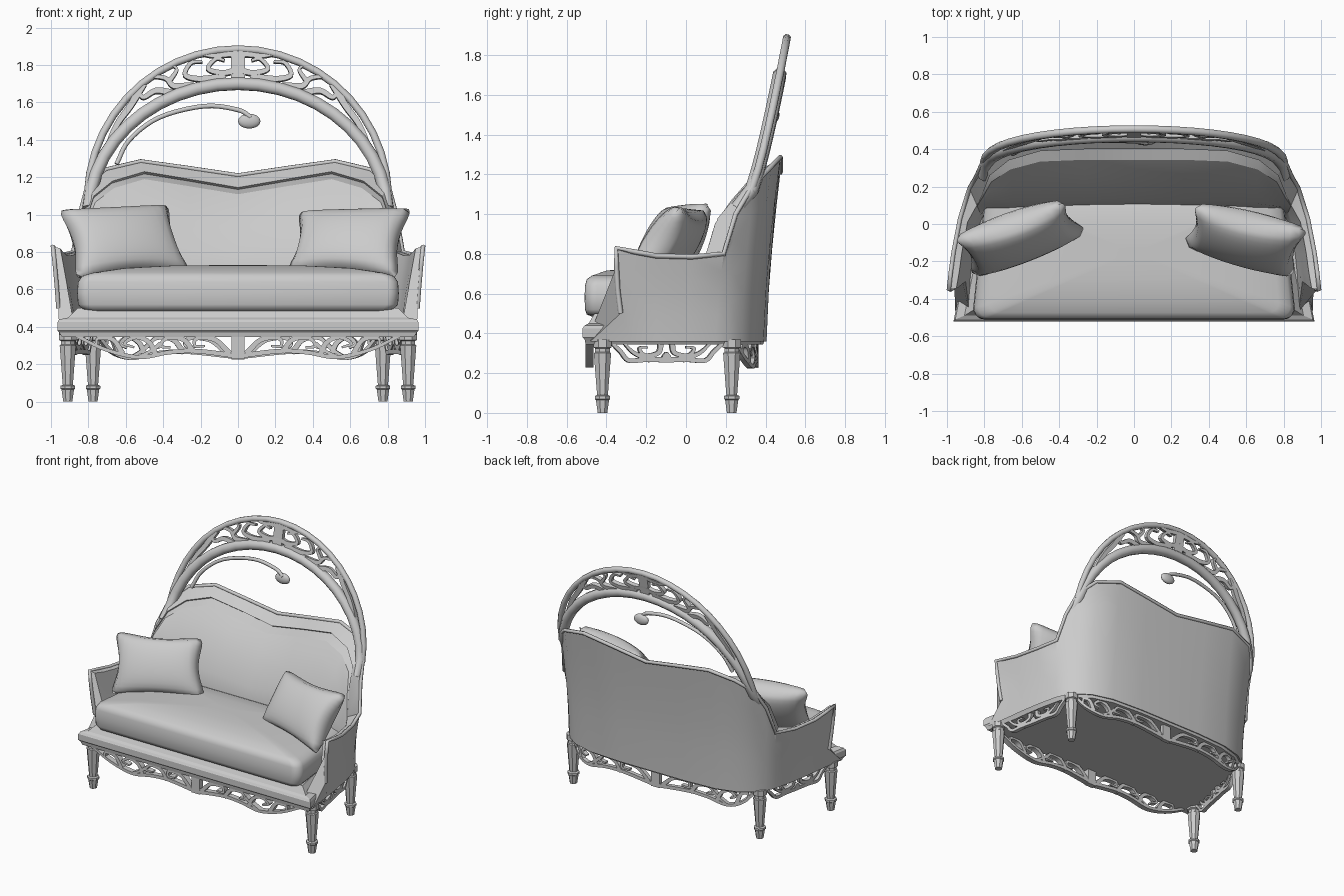
import bpy, bmesh, math
from mathutils import Vector as V

if "Cube" in bpy.data.objects:
    bpy.data.objects.remove(bpy.data.objects["Cube"])


def finish(name, bm, angle=35):
    bmesh.ops.recalc_face_normals(bm, faces=bm.faces[:])
    me = bpy.data.meshes.new(name)
    bm.to_mesh(me)
    bm.free()
    ob = bpy.data.objects.new(name, me)
    bpy.context.collection.objects.link(ob)
    bpy.ops.object.select_all(action='DESELECT')
    ob.select_set(True)
    bpy.context.view_layer.objects.active = ob
    bpy.ops.object.shade_smooth_by_angle(angle=math.radians(angle))
    return ob


def loft(bm, rings):
    """Skin a list of closed rings and cap both ends."""
    rows = [[bm.verts.new(p) for p in r] for r in rings]
    for a, b in zip(rows, rows[1:]):
        for i in range(len(a)):
            j = (i + 1) % len(a)
            bm.faces.new((a[i], a[j], b[j], b[i]))
    bm.faces.new(rows[0])
    bm.faces.new(rows[-1])


def smooth(pts, n=5):
    """Catmull-Rom samples through the points."""
    pts = [V(p) for p in pts]
    q = [2 * pts[0] - pts[1]] + pts + [2 * pts[-1] - pts[-2]]
    out = []
    for i in range(1, len(q) - 2):
        a, b, c, d = q[i - 1:i + 3]
        for k in range(n):
            t = k / n
            out.append(.5 * (2 * b + (c - a) * t + (2 * a - 5 * b + 4 * c - d) * t * t
                             + (3 * b - a - 3 * c + d) * t ** 3))
    return out + [pts[-1]]


def tube(name, pts, r, res=2):
    cu = bpy.data.curves.new(name, 'CURVE')
    cu.dimensions = '3D'
    cu.bevel_depth, cu.bevel_resolution, cu.use_fill_caps = r, res, True
    sp = cu.splines.new('POLY')
    sp.points.add(len(pts) - 1)
    for p, c in zip(sp.points, pts):
        p.co = (*c, 1)
    ob = bpy.data.objects.new(name, cu)
    bpy.context.collection.objects.link(ob)
    return ob


def fretwork(name, strokes, place, depth):
    """Flat scroll ribbons: each stroke is (width, tip factor, points), mirrored about u = 0."""
    bm = bmesh.new()
    for w, tip, pts in strokes:
        for s in (1, -1):
            if s < 0 and all(p[0] == 0 for p in pts):
                continue
            fr = [place(s * p[0], p[1]) for p in smooth([V((*p, 0)) for p in pts])]
            rings, last = [], len(fr) - 1
            for i, (c, n) in enumerate(fr):
                t = (fr[min(i + 1, last)][0] - fr[max(i - 1, 0)][0]).normalized()
                h = w / 2 * (1 + (tip - 1) * i / last)
                side, dn = t.cross(n).normalized() * h, n * depth / 2
                rings.append([c + side + dn, c - side + dn, c - side - dn, c + side - dn])
            loft(bm, rings)
    return finish(name, bm, 30)


# Upholstered shell stations, centre back to arm front:
# outer bottom xy, outer top xyz, inner rim xyz, inner bottom xy
S = [(0, .405, 0, .475, 1.21, 0, .40, 1.145, 0, .12),
     (.27, .405, .27, .475, 1.25, .26, .40, 1.19, .27, .12),
     (.52, .39, .52, .475, 1.285, .50, .39, 1.23, .52, .12),
     (.68, .345, .71, .43, 1.24, .67, .34, 1.18, .66, .11),
     (.77, .28, .805, .34, 1.15, .77, .26, 1.10, .74, .10),
     (.82, .22, .845, .25, 1.0, .81, .16, .98, .78, .08),
     (.85, .15, .88, .19, .80, .84, .10, .80, .81, .03),
     (.885, 0, .93, .03, .785, .89, .01, .78, .84, -.05),
     (.91, -.15, .965, -.15, .79, .92, -.15, .785, .86, -.17),
     (.925, -.27, .98, -.26, .81, .935, -.26, .80, .87, -.27),
     (.955, -.48, .99, -.35, .83, .95, -.345, .82, .88, -.47)]


def section(st, sx, last):
    ox, oy, tx, ty, tz, ix, iy, iz, jx, jy = st
    pts = []
    kink = lambda t: .13 * min(t / .3, (1 - t) / .7) if last else 0
    for t in (0, .3, .55, .8, 1):
        e = t ** 1.5
        pts.append(V((ox + (tx - ox) * e, oy + (ty - oy) * e + kink(t), .36 + (tz - .36) * t)))
    bulge = max(0, min(1, (iz - .8) / .3)) * (.05 + .08 * max(0, min(1, (iy - .18) / .2)))
    for t in (1, .985, .95, .85, .7, .5, .3, 0):
        puff = bulge * math.sin(math.pi * t) ** .6 if 0 < t < 1 else 0
        if t == .985:
            puff = -.15 * bulge  # seam between border and cushioned back
        pts.append(V((jx + (ix - jx) * t - .2 * puff * (jx > .6), jy + (iy - jy) * t + kink(t) - puff,
                      .43 + (iz - .43) * t)))
    return [V((p.x * sx, p.y, p.z)) for p in pts]


N = len(S) - 1
half = lambda sx: [section(s, sx, i == N) for i, s in enumerate(S)]
secs = half(-1)[:0:-1] + half(1)
bm = bmesh.new()
loft(bm, secs)
finish("back_and_arms", bm, 28)

# Border along the top and front edges of the shell
tube("shell_border", secs[0][1:4] + [s[4] for s in secs] + secs[-1][3:0:-1], .013, 1)

# Seat rail and closed deck
right = [(s[0], s[1]) for s in S[:-1]] + [(.955, -.42), (.975, -.52)]
outline = right + [(-x, y) for x, y in right[:0:-1]]
bm = bmesh.new()
loft(bm, [[V((x * k, (y + .52) * k - .52 + f, z)) for x, y in outline] for k, f, z in
          ((.965, .015, .345), (.98, .01, .37), (.99, 0, .38), (.99, 0, .425), (.98, .01, .44),
           (.93, .03, .45), (.88, .06, .50))])
finish("seat_rail", bm, 25)

# Seat cushion
plan = []
for cx, cy, a0 in ((.80, -.45, -90), (.74, .12, 0), (-.74, .12, 90), (-.80, -.45, 180)):
    for k in range(6):
        a = math.radians(a0 + 18 * k)
        plan.append((cx + .06 * math.cos(a), cy + .06 * math.sin(a)))
bm = bmesh.new()
loft(bm, [[V((x * k, (y + .15) * k - .15, z)) for x, y in plan] for k, z in
          ((.9, .485), (.97, .495), (.995, .52), (1, .58), (.995, .64), (.97, .672),
           (.9, .690), (.7, .715), (.4, .728), (.1, .73))])
finish("seat_cushion", bm, 60)


# Throw pillows, bulging between four corners
def pillow(name, tl, tr, br, bl, n=14):
    tl, tr, br, bl = map(V, (tl, tr, br, bl))
    nrm = (tr - tl).cross(bl - tl).normalized()
    mid = (tl + tr + br + bl) / 4
    bm = bmesh.new()
    for side in (1, -1):
        g = []
        for i in range(n + 1):
            for j in range(n + 1):
                u, v = i / n, j / n
                p = (tl * (1 - u) + tr * u) * (1 - v) + (bl * (1 - u) + br * u) * v
                a, b = 1 - (2 * u - 1) ** 2, 1 - (2 * v - 1) ** 2
                edge = max(a * (2 * v - 1) ** 4, b * (2 * u - 1) ** 4)
                corner = ((2 * u - 1) * (2 * v - 1)) ** 8
                p += (mid - p) * (.17 * edge + .10 * corner)
                g.append(bm.verts.new(p + nrm * side * .11 * (a * b) ** .45))
        for i in range(n):
            for j in range(n):
                k = i * (n + 1) + j
                bm.faces.new((g[k], g[k + 1], g[k + n + 2], g[k + n + 1]))
    bmesh.ops.remove_doubles(bm, verts=bm.verts[:], dist=1e-4)
    finish(name, bm, 80)


pillow("left_pillow", (-.98, -.08, 1.04), (-.36, .13, 1.07), (-.23, -.03, .68), (-.88, -.29, .64))
pillow("right_pillow", (.31, .11, 1.03), (.95, -.03, 1.05), (.87, -.29, .65), (.24, -.10, .68))

# Turned legs
for name, lx, ly in (("front_leg", .91, -.42), ("back_leg", .775, .23)):
    for s in (1, -1):
        bm = bmesh.new()
        loft(bm, [[V((s * lx + r * math.cos((k + .5) * math.pi / 4), ly + r * math.sin((k + .5) * math.pi / 4), z))
                   for k in range(8)] for r, z in
                  ((.026, 0), (.036, .065), (.042, .07), (.042, .085), (.029, .09), (.032, .12),
                   (.047, .30), (.04, .305), (.04, .325), (.05, .33), (.05, .37))])
        finish(name, bm, 25)

# Pierced aprons
lower = [(.026, .7, [(0, .1), (.25, .3), (.42, .25), (.6, .06), (.8, .35), (.98, .9)]),
         (.02, 1, [(0, .93), (.5, .93), (1, .93)]),
         (.07, 1, [(0, 0), (0, 1)])]
scrolls = [(.03, .4, [(.05, .2), (.14, .75), (.25, .8), (.26, .5), (.2, .5)]),
           (.03, .4, [(.27, .25), (.33, .75), (.43, .82), (.47, .5), (.41, .45)]),
           (.03, .4, [(.5, .15), (.54, .65), (.62, .85), (.69, .6), (.63, .45)]),
           (.03, .4, [(.7, .2), (.76, .75), (.85, .8), (.86, .55)]),
           (.024, .5, [(.47, .6), (.53, .3), (.6, .1)])]
wide = [(.026, .7, [(0, .15), (.4, .15), (.7, .12), (.85, .5), (1, .85)]), lower[1],
        (.028, .4, [(.1, .9), (.15, .45), (.4, .35), (.5, .65), (.35, .7)]),
        (.028, .4, [(.3, .15), (.6, .45), (.8, .9)]),
        (.028, 1, [(-.05, .4), (.05, .2)])]


def apron(name, path, z0, strokes, depth):
    pts = smooth(path, 8)

    def place(u, v):
        f = (u + 1) / 2 * (len(pts) - 1)
        i = max(0, min(int(f), len(pts) - 2))
        d = pts[i + 1] - pts[i]
        p = pts[i] + d * (f - i)
        return V((p.x, p.y, z0 + (.365 - z0) * v)), V((-d.y, d.x, 0)).normalized()
    fretwork(name, strokes, place, depth)


apron("front_apron", [(-.88, -.485, 0), (0, -.485, 0), (.88, -.485, 0)], .23, lower + scrolls, .04)
apron("back_apron", [(-.76, .24, 0), (-.62, .315, 0), (-.35, .345, 0), (0, .35, 0), (.35, .345, 0),
                     (.62, .315, 0), (.76, .24, 0)], .225, lower + scrolls, .03)
for s in (1, -1):
    apron("side_apron", [(s * .90, -.37, 0), (s * .845, -.1, 0), (s * .79, .18, 0)], .25, wide, .03)


# Leaning double arch with tracery between the hoops
def lean(x, z):
    h = (z - 1.1) / .8
    return V((x, .32 + (.19 * h ** .8 if h > 0 else .7 * h), z))


def hoop(a, r):
    return lean((.80 + .005 * r) * math.sin(a), 1.0 + .08 * r + (.70 + .105 * r) * math.cos(a))


tube("inner_arch", [hoop(-1.53 + 3.06 * i / 22, 0) for i in range(23)], .036)
tube("outer_arch", [hoop(-1.53 + 3.06 * i / 22, 1) for i in range(23)], .021)
tracery = [(.075, 1, [(0, 0), (0, 1)]),
           (.034, .4, [(0, .4), (.1, .32), (.2, .5), (.15, .75), (.09, .68)]),
           (.036, .4, [(.08, .2), (.25, .25), (.36, .5), (.32, .8), (.24, .75)]),
           (.03, .5, [(.04, .85), (.16, .85), (.26, 1)]),
           (.036, .5, [(.3, .1), (.44, .3), (.5, .65), (.6, .95)]),
           (.026, .4, [(.48, .5), (.42, .75), (.45, .95)]),
           (.036, .5, [(.45, .1), (.58, .45), (.68, .5), (.72, .8)]),
           (.04, .6, [(.68, .95), (.8, .6), (.95, .45), (1.08, .1)])]
fretwork("arch_tracery", tracery, lambda a, r: (hoop(a, r), V((0, -.97, .22))), .03)

# Curling stem with a bud at its tip
tube("stem", smooth([lean(*p) for p in ((-.65, 1.27), (-.58, 1.40), (-.42, 1.52), (-.18, 1.58),
                                        (0, 1.56), (.07, 1.52))]), .013)
bpy.ops.mesh.primitive_uv_sphere_add(segments=16, ring_count=8, location=(.06, .445, 1.50))
bud = bpy.context.object
bud.name = "stem_bud"
bud.scale = (.06, .025, .04)
bpy.ops.object.shade_smooth()
